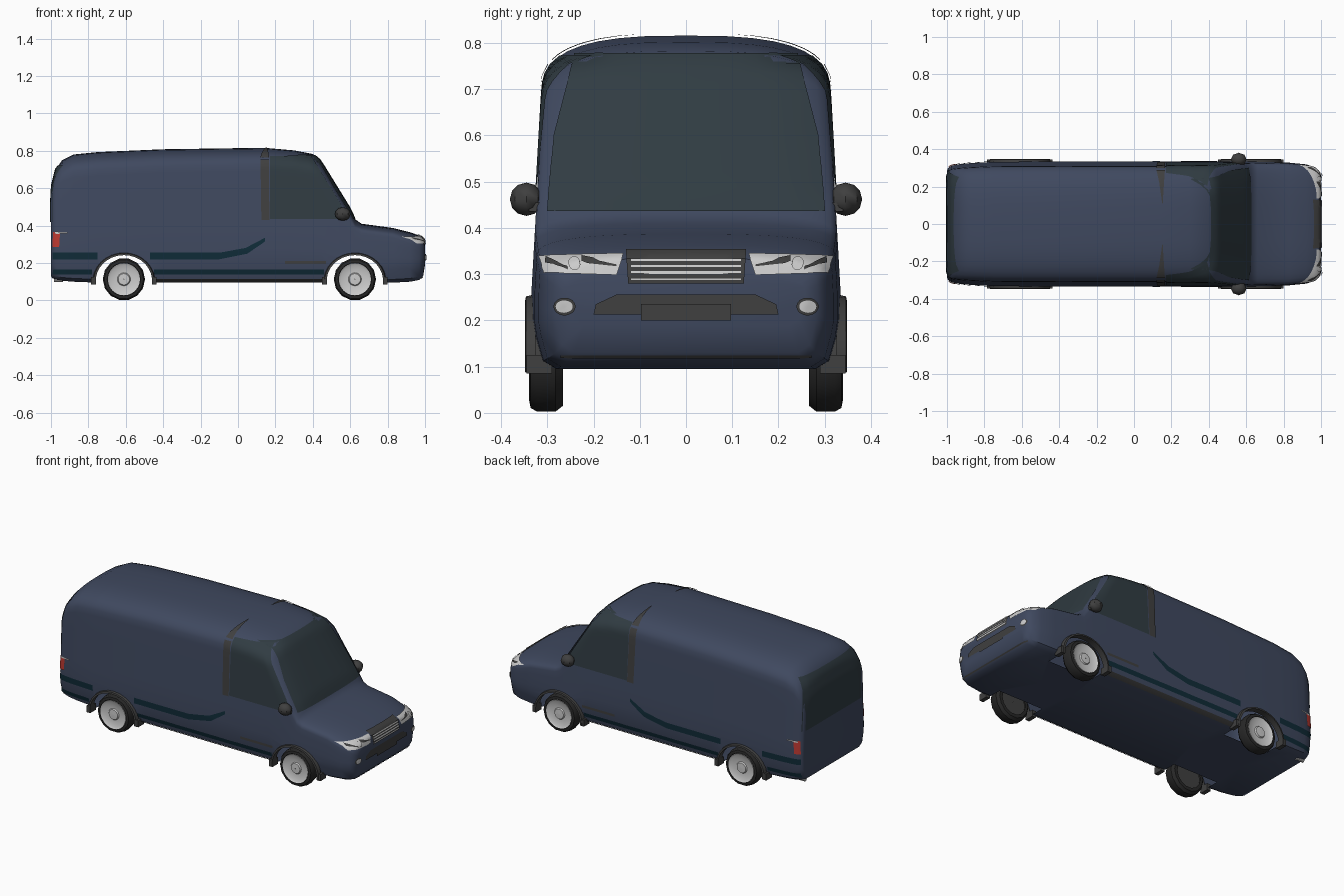
import bpy, bmesh, math
from mathutils import Vector
from mathutils.bvhtree import BVHTree

if "Cube" in bpy.data.objects:
    bpy.data.objects.remove(bpy.data.objects["Cube"])


def material(name, r, g, b):
    m = bpy.data.materials.new(name)
    m.diffuse_color = (r, g, b, 1)
    m.use_nodes = True
    m.node_tree.nodes["Principled BSDF"].inputs["Base Color"].default_value = m.diffuse_color
    return m


BLUE = material("blue_paint", .05, .066, .115)
GLASS = material("dark_glass", .03, .045, .055)
TRIM = material("dark_trim", .05, .05, .05)
TEAL = material("teal_stripe", .005, .025, .04)
TYRE = material("tyre_rubber", .02, .02, .02)
SILVER = material("silver", .55, .55, .57)
WHITE = material("white", .85, .85, .85)
RED = material("red_lamp", .5, .04, .03)


def make(name, verts, faces, mat, toward=None):
    bm = bmesh.new()
    vs = [bm.verts.new(v) for v in verts]
    for f in faces:
        bm.faces.new([vs[i] for i in f])
    bmesh.ops.recalc_face_normals(bm, faces=bm.faces)
    bm.normal_update()
    if toward and sum(f.normal.dot(toward) for f in bm.faces) < 0:
        bmesh.ops.reverse_faces(bm, faces=bm.faces)
    me = bpy.data.meshes.new(name)
    bm.to_mesh(me)
    bm.free()
    me.materials.append(mat)
    ob = bpy.data.objects.new(name, me)
    bpy.context.collection.objects.link(ob)
    return ob


def smooth(ob, angle=35):
    bpy.ops.object.select_all(action='DESELECT')
    ob.select_set(True)
    bpy.context.view_layer.objects.active = ob
    bpy.ops.object.shade_smooth_by_angle(angle=math.radians(angle))


def grid_faces(rows, cols, wrap=False):
    return [(i * cols + j, i * cols + (j + 1) % cols, (i + 1) * cols + (j + 1) % cols, (i + 1) * cols + j)
            for i in range(rows - 1) for j in range(cols if wrap else cols - 1)]


# Body shell: cross-sections along x (x, bottom, top, half width, roof corner height)
STATIONS = [(-1, .13, .56, .285, .06), (-.995, .12, .62, .30, .07), (-.975, .112, .70, .313, .10),
            (-.94, .105, .75, .32, .115), (-.88, .10, .78, .326, .125), (-.75, .095, .793, .333, .125),
            (-.4, .095, .808, .335, .125), (.14, .095, .816, .335, .125), (.3, .095, .802, .335, .125),
            (.4, .095, .783, .335, .12), (.44, .095, .75, .335, .11), (.6, .095, .49, .335, .08),
            (.625, .095, .435, .334, .06), (.66, .095, .41, .333, .05), (.83, .095, .387, .328, .05),
            (.92, .10, .364, .319, .06), (.97, .11, .347, .303, .06), (.99, .13, .335, .285, .06),
            (1, .19, .30, .26, .04)]


def section(x, zb, zt, w, rc):
    def tumble(z):
        return w * (1 - .17 * max(0, z - .25))
    za, zc = zb + min(.07, (zt - zb) * .4), zt - rc
    half = [(.85 * w, zb), (.94 * w, zb + (za - zb) * .25), (.985 * w, za)]
    for k in range(1, 6):
        z = za + (zc - za) * k / 5
        half.append((tumble(z), z))
    for k in range(1, 9):
        a = math.pi / 2 * k / 9
        half.append((tumble(zc) * math.cos(a) ** (2 / 2.8), zc + rc * math.sin(a) ** (2 / 2.8)))
    ring = [(0, zb)] + half + [(0, zt)] + [(-y, z) for y, z in reversed(half)]
    return [(x, y, z) for y, z in ring]


rings = [section(*s) for s in STATIONS]
n = len(rings[0])
body = make("van_body", [v for r in rings for v in r],
            grid_faces(len(rings), n, True) + [tuple(range(n)), tuple(range((len(rings) - 1) * n, len(rings) * n))], BLUE)
bm = bmesh.new()
bm.from_mesh(body.data)
bvh = BVHTree.FromBMesh(bm)
bm.free()

# Wheel openings, leaving a hollow shell
WHEELS, ARCH_Z, ARCH_R, STRETCH = (-.61, .625), .107, .138, 1.1
for cx in WHEELS:
    for s in (-1, 1):
        bpy.ops.mesh.primitive_cylinder_add(vertices=32, radius=ARCH_R, depth=.3, location=(cx, s * .36, ARCH_Z),
                                            rotation=(math.pi / 2, 0, 0))
        cutter = bpy.context.object
        cutter.scale.x = STRETCH
        cutter.hide_render = True
        bpy.context.view_layer.objects.active = body
        mod = body.modifiers.new("arch", 'BOOLEAN')
        mod.operation, mod.solver, mod.object = 'DIFFERENCE', 'EXACT', cutter
        bpy.ops.object.modifier_apply(modifier=mod.name)
        bpy.data.objects.remove(cutter)
bm = bmesh.new()
bm.from_mesh(body.data)
inner = [f for f in bm.faces if any(all(math.hypot((v.co.x - cx) / STRETCH, v.co.z - ARCH_Z) < ARCH_R + .001
                                        and abs(v.co.y) > .2 for v in f.verts) for cx in WHEELS)]
bmesh.ops.delete(bm, geom=inner, context='FACES')
bm.to_mesh(body.data)
bm.free()
smooth(body, 40)

VIEWS = {"front": lambda p, q: (2, p, q), "rear": lambda p, q: (-2, p, q), "left": lambda p, q: (p, 2, q),
         "right": lambda p, q: (p, -2, q), "top": lambda p, q: (p, q, 2)}
AXES = {"front": (1, 0, 0), "rear": (-1, 0, 0), "left": (0, 1, 0), "right": (0, -1, 0), "top": (0, 0, 1)}


def panel(name, view, a, b, mat, off=.004, nu=12, nv=6):
    """Skin between two edge lines, projected on the body."""
    axis, verts = Vector(AXES[view]), []

    def at(line, t):
        t *= len(line) - 1
        i = min(int(t), len(line) - 2)
        return Vector(line[i]).lerp(Vector(line[i + 1]), t - i)
    for i in range(nu + 1):
        for j in range(nv + 1):
            p = at(a, i / nu).lerp(at(b, i / nu), j / nv)
            o = Vector(VIEWS[view](*p))
            hit, normal, _, _ = bvh.ray_cast(o, -axis)
            if hit is None:
                hit, normal, _, _ = bvh.find_nearest(o)
            verts.append(hit + (normal if normal.dot(axis) > 0 else -normal) * off)
    ob = make(name, verts, grid_faces(nu + 1, nv + 1), mat, axis)
    smooth(ob)
    return ob


def lathe(name, profile, cx, cz, s, mat, sides, stretch=1, arc=None):
    """Turn (radius, y) points about the wheel axis."""
    a0, a1 = arc or (0, 2 * math.pi)
    count = sides + 1 if arc else sides
    cols = len(profile)
    verts = [(cx + r * stretch * math.cos(a0 + (a1 - a0) * i / sides), s * y, cz + r * math.sin(a0 + (a1 - a0) * i / sides))
             for i in range(count) for r, y in profile]
    faces = grid_faces(count, cols)
    if not arc:
        faces += [((count - 1) * cols + j, (count - 1) * cols + j + 1, j + 1, j) for j in range(cols - 1)]
    ob = make(name, verts, faces, mat)
    smooth(ob)
    return ob


def box(name, x0, x1, y0, y1, z0, z1, mat):
    c = [(x, y, z) for x in (x0, x1) for y in (y0, y1) for z in (z0, z1)]
    return make(name, c, [(0, 1, 3, 2), (4, 6, 7, 5), (0, 4, 5, 1), (2, 3, 7, 6), (0, 2, 6, 4), (1, 5, 7, 3)], mat)


# Windscreen and rear window
panel("windscreen", "front", [(-.30, .435), (-.285, .6), (-.24, .775)], [(.30, .435), (.285, .6), (.24, .775)], GLASS, nu=16, nv=16)
panel("rear_window", "rear", [(-.295, .42), (-.285, .6), (-.25, .72)], [(.295, .42), (.285, .6), (.25, .72)], GLASS, nu=12, nv=16)

for view, s in (("left", 1), ("right", -1)):
    # Side glass and door pillar
    panel("side_window_" + view, view, [(.17, .435), (.17, .77)], [(.595, .435), (.39, .77)], GLASS, nu=18, nv=12)
    panel("door_pillar_" + view, view, [(.125, .43), (.12, .75)], [(.168, .43), (.165, .75)], TRIM, .006, 14, 3)
    panel("roof_pillar_" + view, "top", [(.12, s * .285), (.135, s * .22), (.15, s * .11)],
          [(.165, s * .285), (.16, s * .22), (.153, s * .11)], TRIM, .006, 12, 3)
    # Stripes, mouldings and sill
    panel("upper_stripe_rear_" + view, view, [(-.99, .22), (-.75, .22)], [(-.99, .255), (-.75, .255)], TEAL)
    panel("upper_stripe_" + view, view, [(-.47, .22), (-.1, .22), (.05, .25), (.145, .315)],
          [(-.47, .255), (-.1, .255), (.04, .28), (.145, .335)], TEAL, nu=24)
    panel("lower_stripe_" + view, view, [(-.45, .14), (.46, .14)], [(-.45, .165), (.46, .165)], TEAL, nv=3)
    panel("lower_stripe_rear_" + view, view, [(-.99, .14), (-.78, .14)], [(-.985, .165), (-.78, .165)], TEAL, nv=3)
    panel("door_moulding_" + view, view, [(.25, .195), (.47, .195)], [(.25, .21), (.47, .21)], TRIM, nv=2)
    panel("sill_" + view, view, [(-.45, .1), (.46, .1)], [(-.45, .115), (.46, .115)], TRIM, nv=2)
    # Tail lamps
    panel("tail_lamp_" + view, view, [(-.99, .285), (-.985, .365)], [(-.955, .285), (-.95, .365)], RED, .006)
    panel("tail_lamp_strip_" + view, view, [(-.975, .355), (-.975, .367)], [(-.91, .358), (-.91, .365)], WHITE, .009)
    # Headlamps with dark inserts and bulb
    panel("headlamp_" + view, "front", [(s * .15, .297), (s * .135, .342)], [(s * .303, .302), (s * .316, .337)], SILVER, .005, 8, 16)
    for y0, y1, z0, z1 in ((.15, .225, .315, .335), (.255, .30, .308, .333)):
        panel("headlamp_insert_" + view, "front", [(s * y0, z0), (s * y0, z0 + .004)], [(s * y1, z1 - .012), (s * y1, z1)], TRIM, .008)
    for name, y, z, ry, rz, mat, off in (("headlamp_bulb_", .24, .318, .012, .012, WHITE, .011),
                                         ("fog_lamp_rim_", .262, .23, .023, .019, TRIM, .004),
                                         ("fog_lamp_", .262, .23, .018, .014, WHITE, .008)):
        ts = [math.pi * k / 12 for k in range(13)]
        panel(name + view, "front", [(s * y - ry * math.cos(t), z - rz * math.sin(t)) for t in ts],
              [(s * y - ry * math.cos(t), z + rz * math.sin(t)) for t in ts], mat, off)
    # Mirror on its arm
    bpy.ops.mesh.primitive_uv_sphere_add(segments=8, ring_count=6, location=(.56, s * .345, .462))
    mirror = bpy.context.object
    mirror.name = "mirror_" + view
    mirror.scale = (.042, .036, .036)
    mirror.data.materials.append(TRIM)
    smooth(mirror)
    box("mirror_arm_" + view, .55, .59, s * .29, s * .34, .435, .455, TRIM)

    # Wheels, arch flares and mud flaps
    for end, cx in zip(("rear", "front"), WHEELS):
        tag = end + "_" + view
        lathe("tyre_" + tag, [(.08, .33), (.09, .339), (.105, .336), (.113, .322), (.113, .282), (.1, .266), (.08, .266)],
              cx, .113, s, TYRE, 14)
        lathe("rim_" + tag, [(.001, .338), (.03, .337), (.035, .33), (.075, .332), (.086, .339), (.086, .30)], cx, .113, s, SILVER, 24)
        lathe("wheel_back_" + tag, [(.001, .275), (.085, .275)], cx, .113, s, TRIM, 14)
        lathe("arch_flare_" + tag, [(.137, .31), (.137, .348), (.147, .346), (.151, .325)], cx, .105, s, TRIM, 16,
              STRETCH, (-.12, math.pi + .12))
        for d in (-1, 1):
            box("mud_flap_" + tag, cx + d * .15, cx + d * .175, s * .29, s * .345, .085, .125, TRIM)

# Grille, bars and lower intake
panel("grille", "front", [(-.125, .28), (-.13, .35)], [(.125, .28), (.13, .35)], TRIM, .005, 8, 10)
for k in range(4):
    z = .286 + k * .013
    panel("grille_bar", "front", [(-.12, z), (-.12, z + .006)], [(.12, z), (.12, z + .006)], SILVER, .009, 2, 10)
panel("lower_intake", "front", [(-.2, .213), (-.195, .235), (-.15, .256)], [(.2, .213), (.195, .235), (.15, .256)], TRIM, .005, 8, 16)
panel("number_plate_mount", "front", [(-.097, .2), (-.097, .235)], [(.097, .2), (.097, .235)], TRIM, .009, 6, 8)
panel("front_bumper_seam", "front", [(-.27, .12), (-.27, .126)], [(.27, .12), (.27, .126)], TRIM, .003, 2, 20)

# Exhaust pipe
bpy.ops.mesh.primitive_cylinder_add(vertices=10, radius=.01, depth=.05, location=(-.96, .25, .107), rotation=(0, math.pi / 2, 0))
bpy.context.object.name = "exhaust_pipe"
bpy.context.object.data.materials.append(SILVER)
